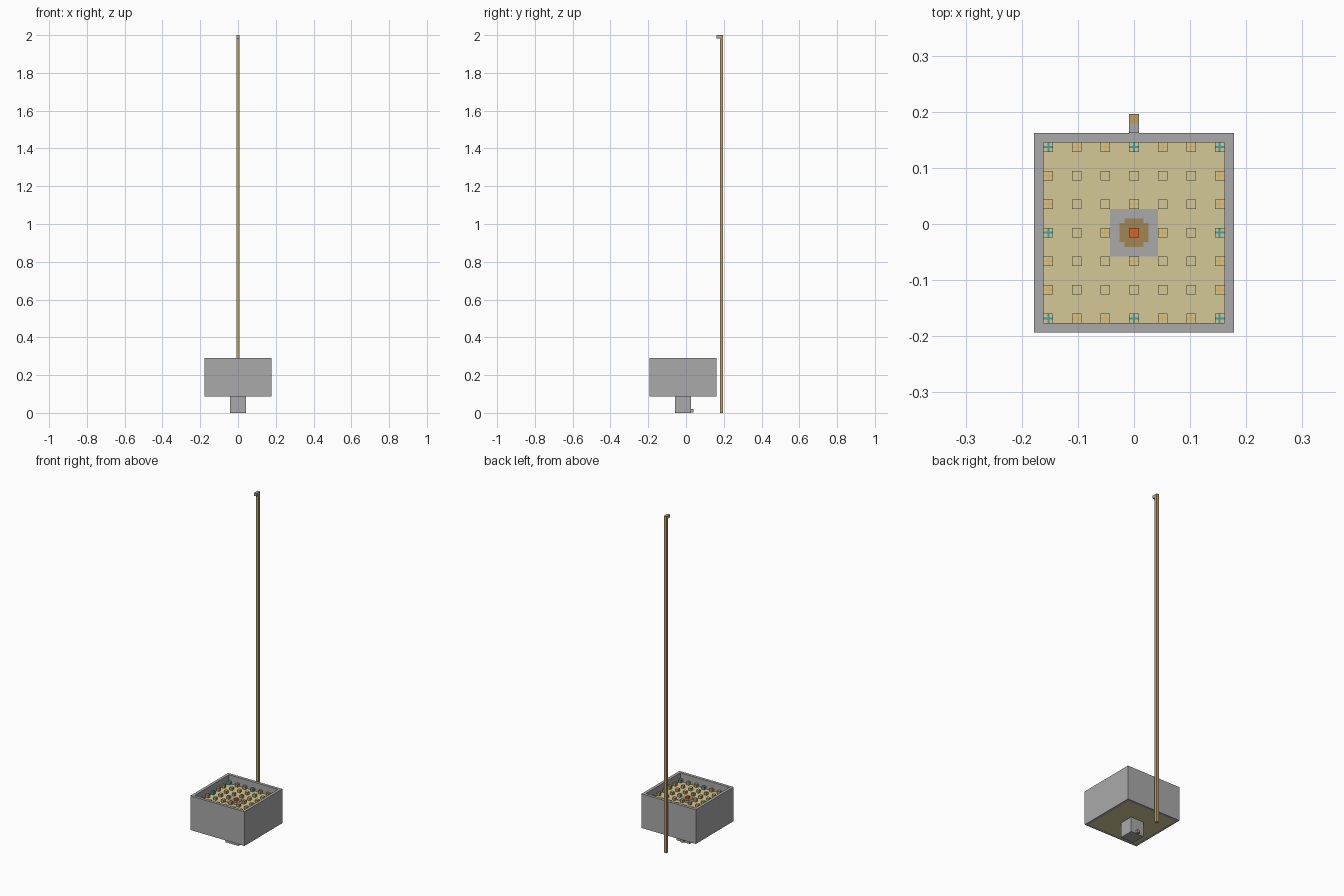
import bpy
import bmesh
from mathutils import Matrix, Vector

old = bpy.data.objects.get("Cube")
if old:
    bpy.data.objects.remove(old, do_unlink=True)


def material(name, rgb):
    m = bpy.data.materials.new(name)
    m.use_nodes = True
    m.diffuse_color = (*rgb, 1)
    m.node_tree.nodes["Principled BSDF"].inputs["Base Color"].default_value = (*rgb, 1)
    return m


GREY = material("grey", (0.40, 0.40, 0.40))
SAND = material("sand", (0.66, 0.58, 0.31))
BROWN = material("brown", (0.36, 0.24, 0.085))
OCHRE = material("ochre", (0.52, 0.35, 0.12))
GOLD = material("gold", (0.76, 0.48, 0.14))
ORANGE = material("orange", (0.70, 0.13, 0.025))
TEAL = material("teal", (0.06, 0.36, 0.36))


def blocks(name, parts, mats, rule=None):
    """One object made of (low corner, high corner) blocks; rule picks a face's material."""
    bm = bmesh.new()
    for low, high in parts:
        a, b = Vector(low), Vector(high)
        place = Matrix.Translation((a + b) / 2) @ Matrix.Diagonal((*(b - a), 1))
        bmesh.ops.create_cube(bm, size=1, matrix=place)
    bm.normal_update()
    if rule:
        for f in bm.faces:
            f.material_index = rule(f)
    me = bpy.data.meshes.new(name)
    bm.to_mesh(me)
    bm.free()
    for m in mats:
        me.materials.append(m)
    ob = bpy.data.objects.new(name, me)
    bpy.context.collection.objects.link(ob)
    return ob


U = 2 / 118              # grid unit shared by all parts
YC = -0.0155             # middle of the tray in y
H = 10.5 * U             # half width of the tray
I = H - U                # half width inside the walls
Z0, Z1 = 0.088, 0.291    # tray bottom and rim
ZF = 0.24                # top of the sand bed


def slab(hx, hy, z0, z1, x=0, y=YC):
    return (x - hx, y - hy, z0), (x + hx, y + hy, z1)


# Tray walls
walls = []
for s in (-1, 1):
    walls.append(slab(H, U / 2, Z0, Z1, y=YC + s * (H - U / 2)))
    walls.append(slab(U / 2, I, Z0, Z1, x=s * (H - U / 2)))
blocks("tray_walls", walls, [GREY])

# Bed inside the walls
blocks("tray_bed", [slab(I, I, Z0, ZF)], [SAND])

# Post below the tray, with a small latch behind it
P = 2.5 * U
blocks("post", [slab(P, P, 0, Z0)], [GREY])
blocks("post_latch", [slab(U / 2, 0.007, 0.003, 0.02, y=YC + P + 0.007)],
       [OCHRE, GREY], lambda f: 1 if abs(f.normal.x) > 0.5 else 0)

# Centre plate and stepped disc on the bed
blocks("centre_plate", [slab(P, P, ZF, ZF + 0.002)], [GREY])
R, N = 1.5 * U, U
disc = [slab(N, R, ZF, ZF + 0.004)]
disc += [slab((R - N) / 2, N, ZF, ZF + 0.004, x=s * (R + N) / 2) for s in (-1, 1)]
blocks("centre_disc", disc, [BROWN])

# Grid of pegs: corners and edge middles are teal, the rest ochre
pegs = {"ochre": [], "teal": []}
crosses = {"ochre": [], "teal": []}
ZP = ZF + U
T = 0.0018
ARM = (U / 2 - T) / 2
for i in range(-3, 4):
    for j in range(-3, 4):
        if i == 0 and j == 0:
            continue
        x, y = 3 * U * i, YC + 3 * U * j
        kind = "teal" if i % 3 == 0 and j % 3 == 0 else "ochre"
        pegs[kind].append(slab(U / 2, U / 2, ZF, ZP, x, y))
        # Thin cross on the outer pegs and those beside the centre
        if max(abs(i), abs(j)) == 3 or abs(i) + abs(j) == 1:
            crosses[kind].append(slab(U / 2, T, ZP, ZP + 0.002, x, y))
            for s in (-1, 1):
                crosses[kind].append(slab(T, ARM, ZP, ZP + 0.002, x, y + s * (T + ARM)))
for kind, side, cross in (("ochre", OCHRE, GOLD), ("teal", TEAL, TEAL)):
    blocks("pegs_" + kind, pegs[kind], [side, SAND],
           lambda f: 1 if f.normal.z > 0.5 else 0)
    blocks("peg_crosses_" + kind, crosses[kind], [cross])
blocks("centre_peg", [slab(U / 2, U / 2, ZF, ZP)], [ORANGE])

# Tall pole behind the tray, with a hook at the top
YB = 0.196
blocks("pole", [((-U / 2, YB - U, 0), (U / 2, YB, 2))], [OCHRE])
blocks("pole_hook", [((-U / 2, YB - 2 * U, 2 - U), (U / 2, YB - U, 2))], [GREY])
